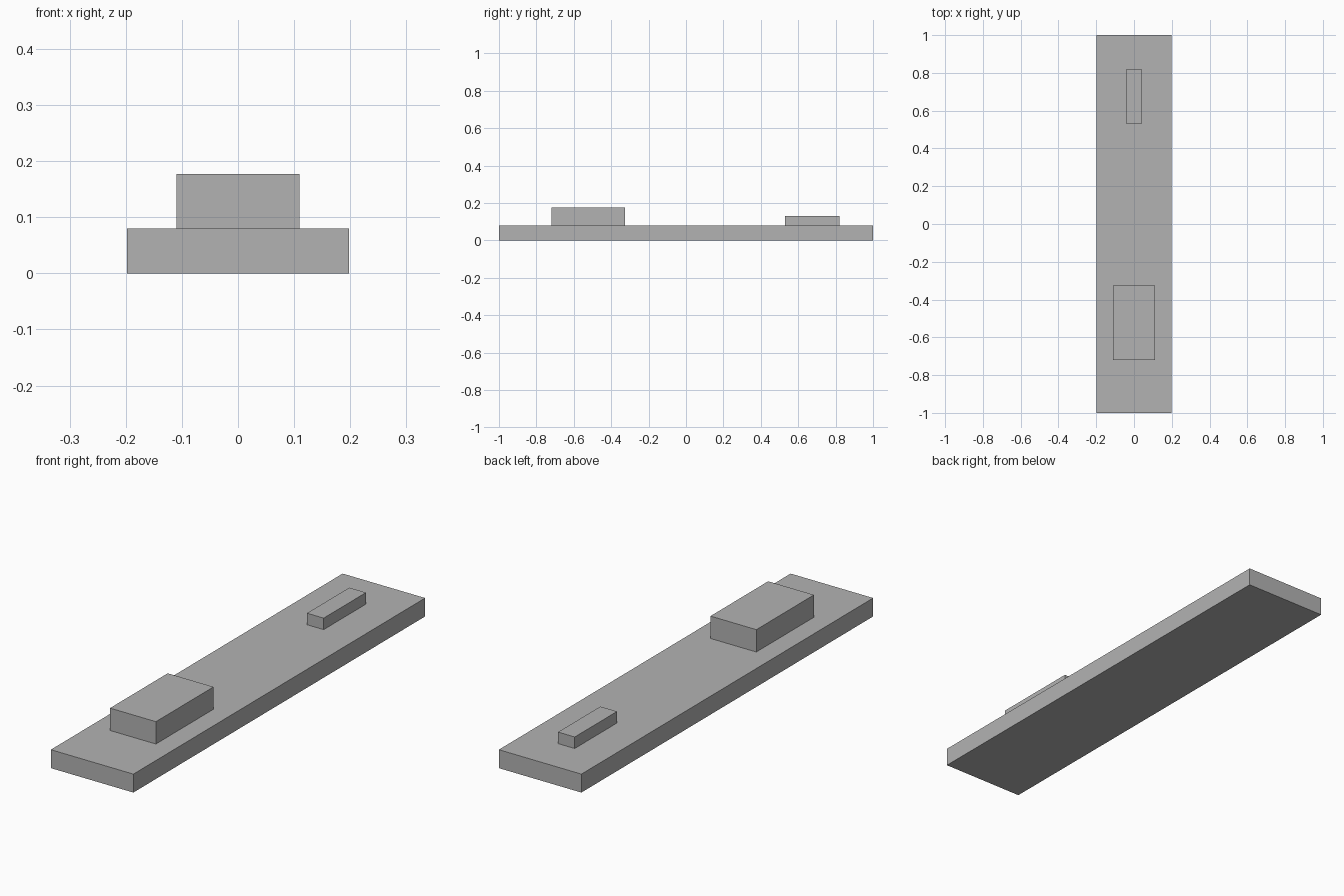
import bpy

if "Cube" in bpy.data.objects:
    bpy.data.objects.remove(bpy.data.objects["Cube"], do_unlink=True)

# Single flat grey
grey = bpy.data.materials.new("plain grey")
grey.use_nodes = True
color = (0.45, 0.45, 0.45, 1.0)
grey.diffuse_color = color
grey.node_tree.nodes["Principled BSDF"].inputs["Base Color"].default_value = color


def block(name, width, y_range, z_range):
    """Box centred on x = 0, spanning the given y and z ranges."""
    (y0, y1), (z0, z1) = y_range, z_range
    bpy.ops.mesh.primitive_cube_add(size=1, location=(0, (y0 + y1) / 2, (z0 + z1) / 2))
    obj = bpy.context.object
    obj.name = obj.data.name = name
    obj.scale = (width, y1 - y0, z1 - z0)
    bpy.ops.object.transform_apply(location=False, rotation=False, scale=True)
    obj.data.materials.append(grey)
    return obj


# Long base plate with a wide front block and a narrow rear block on top
TOP = 0.08
block("base_plate", 0.396, (-1.0, 1.0), (0.0, TOP))
block("front_block", 0.22, (-0.72, -0.325), (TOP, 0.177))
block("rear_block", 0.08, (0.53, 0.82), (TOP, 0.13))
